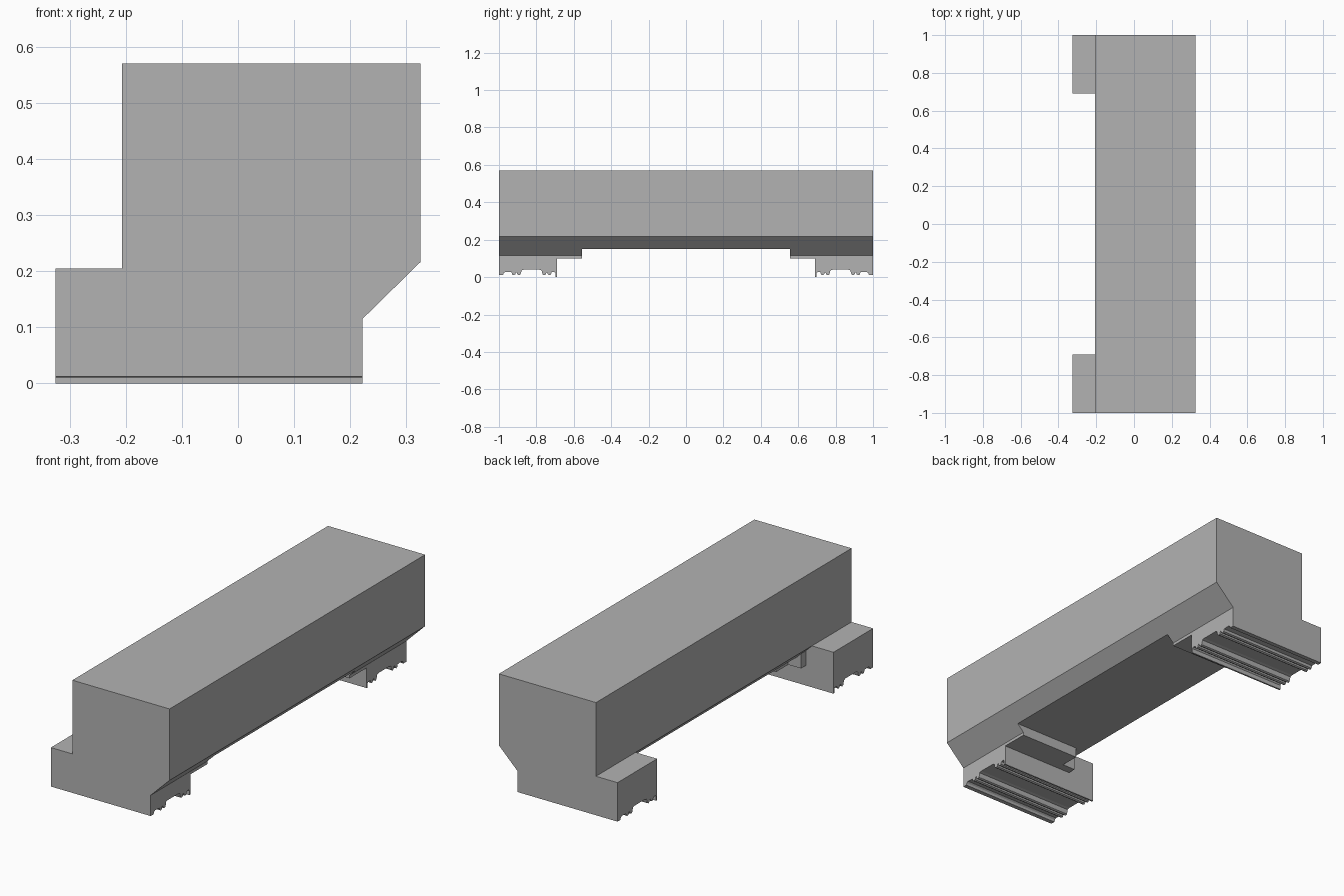
import bpy, bmesh
from mathutils import Vector

if "Cube" in bpy.data.objects:
    bpy.data.objects.remove(bpy.data.objects["Cube"])

grey = bpy.data.materials.new("plain grey")
grey.use_nodes = True
grey.diffuse_color = (0.45, 0.45, 0.45, 1)
grey.node_tree.nodes["Principled BSDF"].inputs["Base Color"].default_value = (0.45, 0.45, 0.45, 1)


def prism(name, outline, axis, start, end):
    """Extrude a closed outline along x (outline in y,z) or y (outline in x,z)."""
    bm = bmesh.new()
    if axis == "y":
        verts = [bm.verts.new((a, start, b)) for a, b in outline]
        step = Vector((0, end - start, 0))
    else:
        verts = [bm.verts.new((start, a, b)) for a, b in outline]
        step = Vector((end - start, 0, 0))
    face = bm.faces.new(verts)
    grown = bmesh.ops.extrude_face_region(bm, geom=[face])["geom"]
    bmesh.ops.translate(bm, vec=step, verts=[v for v in grown if isinstance(v, bmesh.types.BMVert)])
    bmesh.ops.recalc_face_normals(bm, faces=bm.faces)
    mesh = bpy.data.meshes.new(name)
    bm.to_mesh(mesh)
    bm.free()
    obj = bpy.data.objects.new(name, mesh)
    bpy.context.collection.objects.link(obj)
    mesh.materials.append(grey)
    return obj


def carve(target, cutter):
    mod = target.modifiers.new(cutter.name, "BOOLEAN")
    mod.operation = "DIFFERENCE"
    mod.solver = "EXACT"
    mod.object = cutter
    bpy.context.view_layer.objects.active = target
    bpy.ops.object.modifier_apply(modifier=mod.name)
    bpy.data.objects.remove(cutter)


# Full-length block with toe on one side and slanted underside on the other
body = prism("beam_body", [(-0.325, 0), (0.222, 0), (0.222, 0.115), (0.325, 0.216),
                           (0.325, 0.57), (-0.207, 0.57), (-0.207, 0.205), (-0.325, 0.205)],
             "y", -1, 1)

# Open space between the two feet, stepped towards each end
cuts = [
    ("side_gap", [(-0.4, 0.398), (-0.175, 0.173), (-0.175, -0.1), (-0.4, -0.1)], 0.69),
    ("low_gap", [(-0.5, 0.1), (0.5, 0.1), (0.5, -0.1), (-0.5, -0.1)], 0.69),
    ("notch", [(-0.4, 0.398), (-0.152, 0.15), (-0.105, 0.15), (-0.105, -0.1), (-0.4, -0.1)], 0.65),
    ("span", [(-0.5, 0.15), (0.5, 0.15), (0.5, -0.1), (-0.5, -0.1)], 0.555),
]
for name, outline, half in cuts:
    carve(body, prism(name, outline, "y", -half, half))


# Ribbed sole of each foot
def rib(y):
    return [(y - 0.012, 0.026), (y - 0.008, 0.014), (y, 0.01), (y + 0.008, 0.014), (y + 0.012, 0.026)]


sole = [(0.698, -0.1), (0.698, 0.022), (0.704, 0.028)]
sole += rib(0.73) + rib(0.758)
sole += [(0.772, 0.036), (0.785, 0.04), (0.867, 0.04), (0.88, 0.036)]
sole += rib(0.893) + rib(0.921)
sole += [(0.966, 0.028), (0.974, 0.022), (0.978, 0.012), (1.1, 0.012), (1.1, -0.1)]
for side in (-1, 1):
    carve(body, prism("sole_cutter", [(side * y, z) for y, z in sole], "x", -0.5, 0.5))
